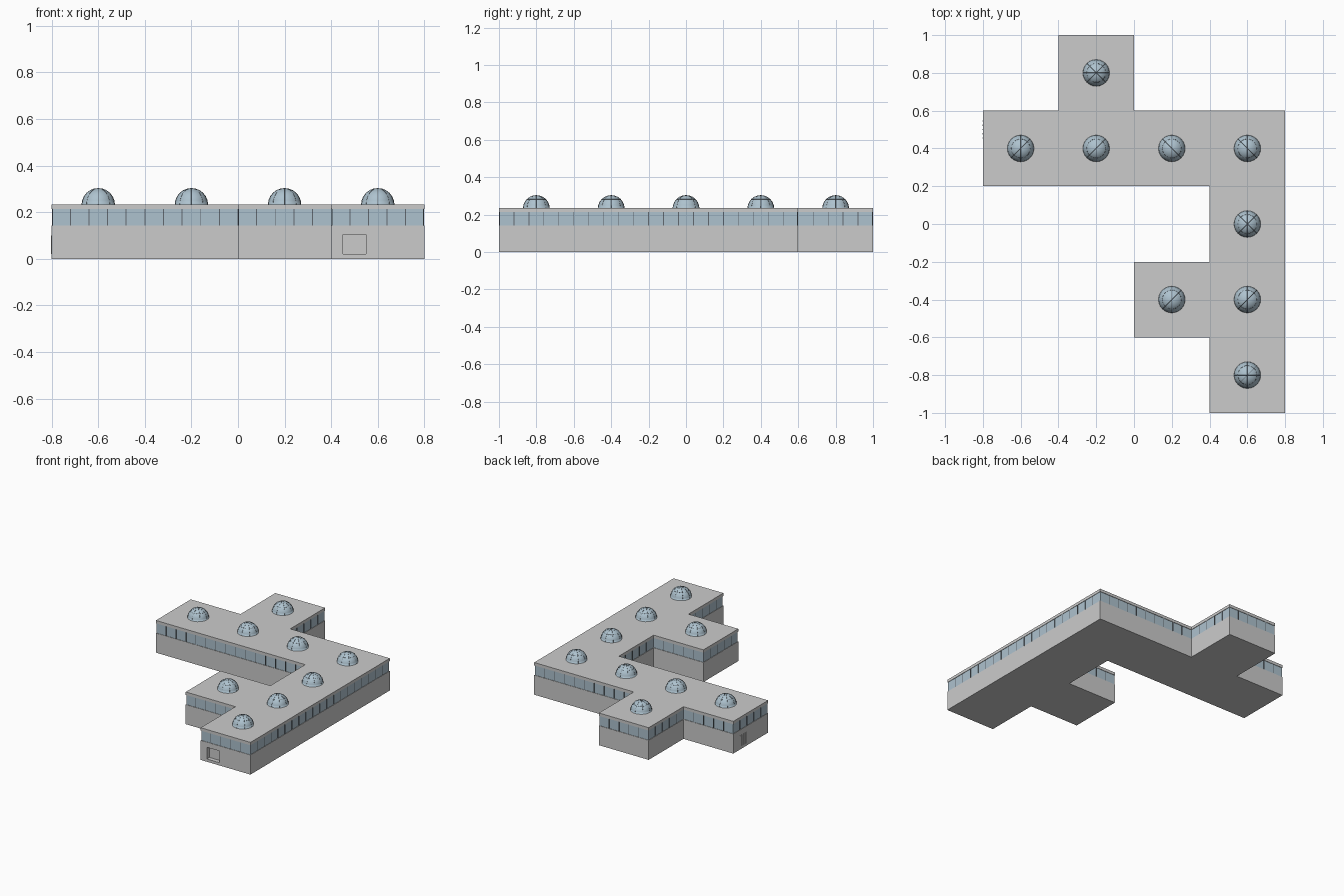
import bpy, bmesh, math
from mathutils import Vector, Matrix

if "Cube" in bpy.data.objects:
    bpy.data.objects.remove(bpy.data.objects["Cube"])

OUTLINE = [Vector(p) for p in [
    (-.8, .2), (.4, .2), (.4, -.2), (0, -.2), (0, -.6), (.4, -.6), (.4, -1),
    (.8, -1), (.8, .6), (0, .6), (0, 1), (-.4, 1), (-.4, .6), (-.8, .6)]]
MODULES = [(-.2, .8), (-.6, .4), (-.2, .4), (.2, .4), (.6, .4), (.6, 0),
           (.2, -.4), (.6, -.4), (.6, -.8)]
R = 0.071


def material(name, color):
    m = bpy.data.materials.new(name)
    m.diffuse_color = (*color, 1)
    m.use_nodes = True
    m.node_tree.nodes["Principled BSDF"].inputs["Base Color"].default_value = m.diffuse_color
    return m


glass = material("glass", (.42, .54, .62))
dark = material("dark_metal", (.12, .14, .16))


def add(name, data, mat=None, loc=(0, 0, 0)):
    ob = bpy.data.objects.new(name, data)
    ob.location = loc
    bpy.context.collection.objects.link(ob)
    if mat and not data.materials:
        data.materials.append(mat)
    return ob


def from_bm(name, bm, mat=None):
    me = bpy.data.meshes.new(name)
    bm.normal_update()
    bm.to_mesh(me)
    bm.free()
    return add(name, me, mat)


def slab(name, z0, z1, inset=0, mat=None):
    """Extrude the building plan between two heights, optionally inset."""
    bm = bmesh.new()
    vs = []
    for i, p in enumerate(OUTLINE):
        a = (p - OUTLINE[i - 1]).normalized()
        b = (OUTLINE[(i + 1) % len(OUTLINE)] - p).normalized()
        q = p + inset * Vector((-a.y - b.y, a.x + b.x))
        vs.append(bm.verts.new((q.x, q.y, z0)))
    f = bm.faces.new(vs)
    top = bmesh.ops.extrude_face_region(bm, geom=[f])["geom"]
    bmesh.ops.translate(bm, vec=(0, 0, z1 - z0),
                        verts=[g for g in top if isinstance(g, bmesh.types.BMVert)])
    bmesh.ops.recalc_face_normals(bm, faces=bm.faces)
    return from_bm(name, bm, mat)


def box(bm, loc, size):
    bmesh.ops.create_cube(bm, size=1, matrix=Matrix.Translation(loc) @ Matrix.Diagonal((*size, 1)))


# Stacked storey: solid wall, window band, roof slab
walls = slab("lower_walls", 0, .142)
slab("window_band", .142, .213, .003, glass)
slab("roof_slab", .213, .234)

# Window mullions along every outer edge
bm = bmesh.new()
for i, p in enumerate(OUTLINE):
    d = OUTLINE[(i + 1) % len(OUTLINE)] - p
    n = round(d.length / .08)
    u = d.normalized()
    inward = Vector((-u.y, u.x)) * .003
    for k in range(1, n):
        q = p + d * k / n + inward
        box(bm, (q.x, q.y, .1775), (.004, .004, .071))
from_bm("window_mullions", bm, dark)

# Recessed front doorway
bm = bmesh.new()
box(bm, (.5, -1, .0625), (.1, .06, .085))
cutter = from_bm("doorway_cutter", bm)
cutter.hide_render = True
cutter.hide_viewport = True
cut = walls.modifiers.new("doorway", "BOOLEAN")
cut.operation = "DIFFERENCE"
cut.solver = "EXACT"
cut.object = cutter

# Barred side door
bm = bmesh.new()
for k in range(5):
    box(bm, (-.8, .455 + k * .0225, .06), (.006, .006, .08))
from_bm("side_door_bars", bm)

# Shared dome mesh: upper half of a sphere
bm = bmesh.new()
bmesh.ops.create_uvsphere(bm, u_segments=24, v_segments=12, radius=R)
bmesh.ops.bisect_plane(bm, geom=bm.verts[:] + bm.edges[:] + bm.faces[:],
                       plane_co=(0, 0, 0), plane_no=(0, 0, 1), clear_inner=True)
for f in bm.faces:
    f.smooth = True
dome = bpy.data.meshes.new("skylight_dome")
bm.to_mesh(dome)
bm.free()

# Shared dome frame: four arching ribs and one ring
frame = bpy.data.curves.new("skylight_frame", "CURVE")
frame.dimensions = "3D"
frame.bevel_depth = .0008
frame.bevel_resolution = 0


def poly(points, cyclic=False):
    s = frame.splines.new("POLY")
    s.points.add(len(points) - 1)
    for sp, p in zip(s.points, points):
        sp.co = (*p, 1)
    s.use_cyclic_u = cyclic


for k in range(4):
    a = k * math.pi / 4
    poly([(R * math.cos(t) * math.cos(a), R * math.cos(t) * math.sin(a), R * math.sin(t))
          for t in (math.pi * j / 12 for j in range(13))])
poly([(R * math.cos(.785) * math.cos(t), R * math.cos(.785) * math.sin(t), R * math.sin(.785))
      for t in (math.tau * j / 24 for j in range(24))], True)

for x, y in MODULES:
    add("skylight_dome", dome, glass, (x, y, .232))
    add("skylight_frame", frame, dark, (x, y, .232))
